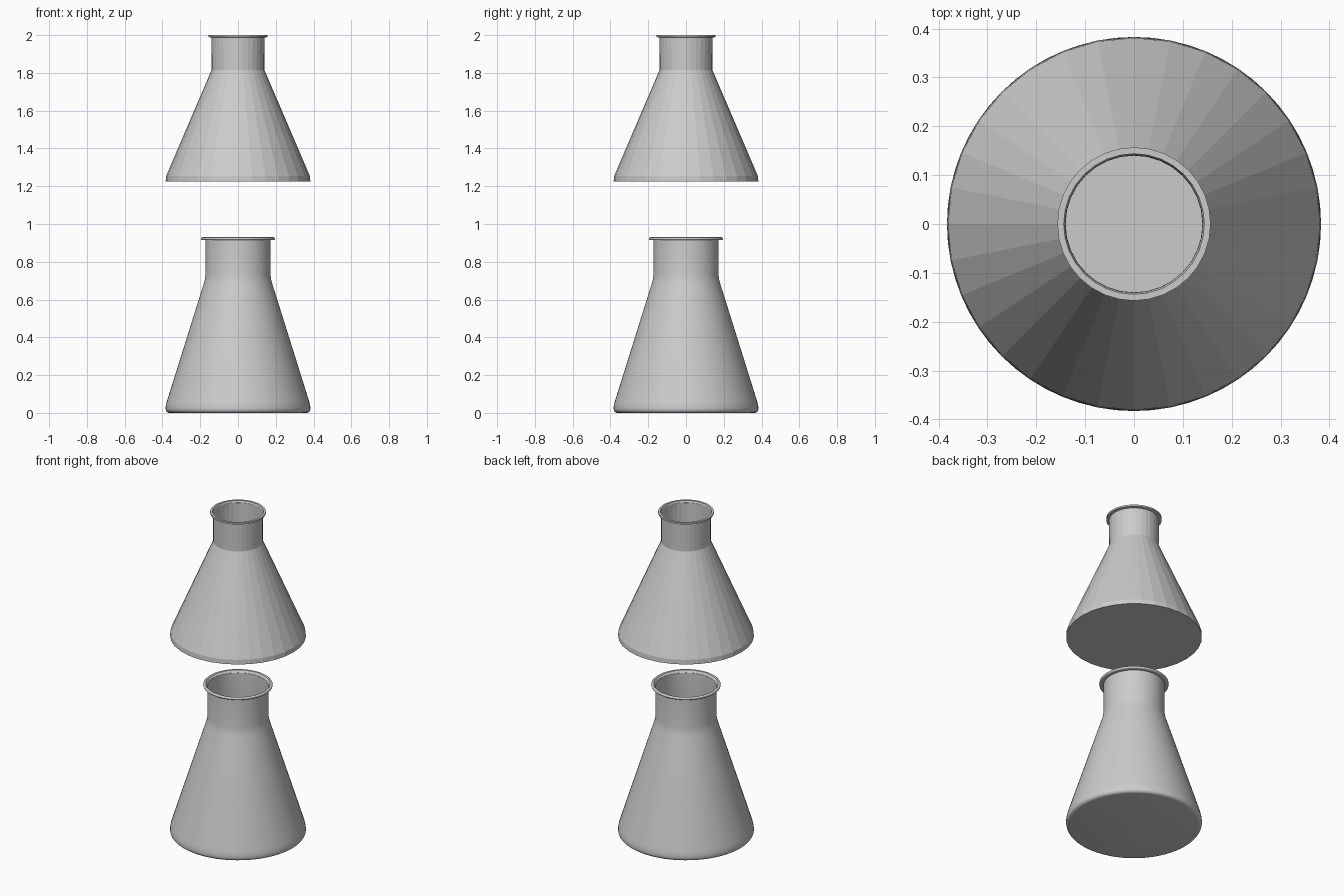
import bpy, bmesh, math

if "Cube" in bpy.data.objects:
    bpy.data.objects.remove(bpy.data.objects["Cube"])


def lathe(name, profile, sides):
    """Revolve an open (radius, z) profile about z, closing its first ring as the floor."""
    bm = bmesh.new()
    rings = []
    for r, z in profile:
        rings.append([bm.verts.new((r * math.cos(2 * math.pi * i / sides),
                                    r * math.sin(2 * math.pi * i / sides), z))
                      for i in range(sides)])
    for a, b in zip(rings, rings[1:]):
        for i in range(sides):
            j = (i + 1) % sides
            bm.faces.new((a[i], a[j], b[j], b[i]))
    bm.faces.new(list(reversed(rings[0])))
    mesh = bpy.data.meshes.new(name)
    bm.to_mesh(mesh)
    bm.free()
    obj = bpy.data.objects.new(name, mesh)
    bpy.context.collection.objects.link(obj)
    return obj


# Upper flask: faceted cone, short neck, thin flat lip
lathe("low_poly_flask", [
    (0.383, 1.225), (0.381, 1.253), (0.14, 1.815), (0.141, 1.987),
    (0.157, 1.99), (0.157, 2.0), (0.144, 2.0), (0.1405, 1.988)], 32)

# Lower flask: rounded base, smooth shoulder, rolled lip
base = [(0.363 + 0.02 * math.sin(t), 0.02 - 0.02 * math.cos(t))
        for t in [math.radians(22.5 * k) for k in range(5)]]
body = [(0.3825, 0.035), (0.377, 0.06), (0.182, 0.682),
        (0.176, 0.704), (0.172, 0.73), (0.172, 0.914)]
lip = [(0.188 + 0.008 * math.cos(t), 0.922 + 0.008 * math.sin(t))
       for t in [math.radians(-90 + 30 * k) for k in range(7)]]
smooth_flask = lathe("smooth_flask",
                     base + body + lip + [(0.181, 0.928), (0.1725, 0.915)], 64)

bpy.ops.object.select_all(action='DESELECT')
smooth_flask.select_set(True)
bpy.context.view_layer.objects.active = smooth_flask
bpy.ops.object.shade_smooth_by_angle(angle=math.radians(35))
